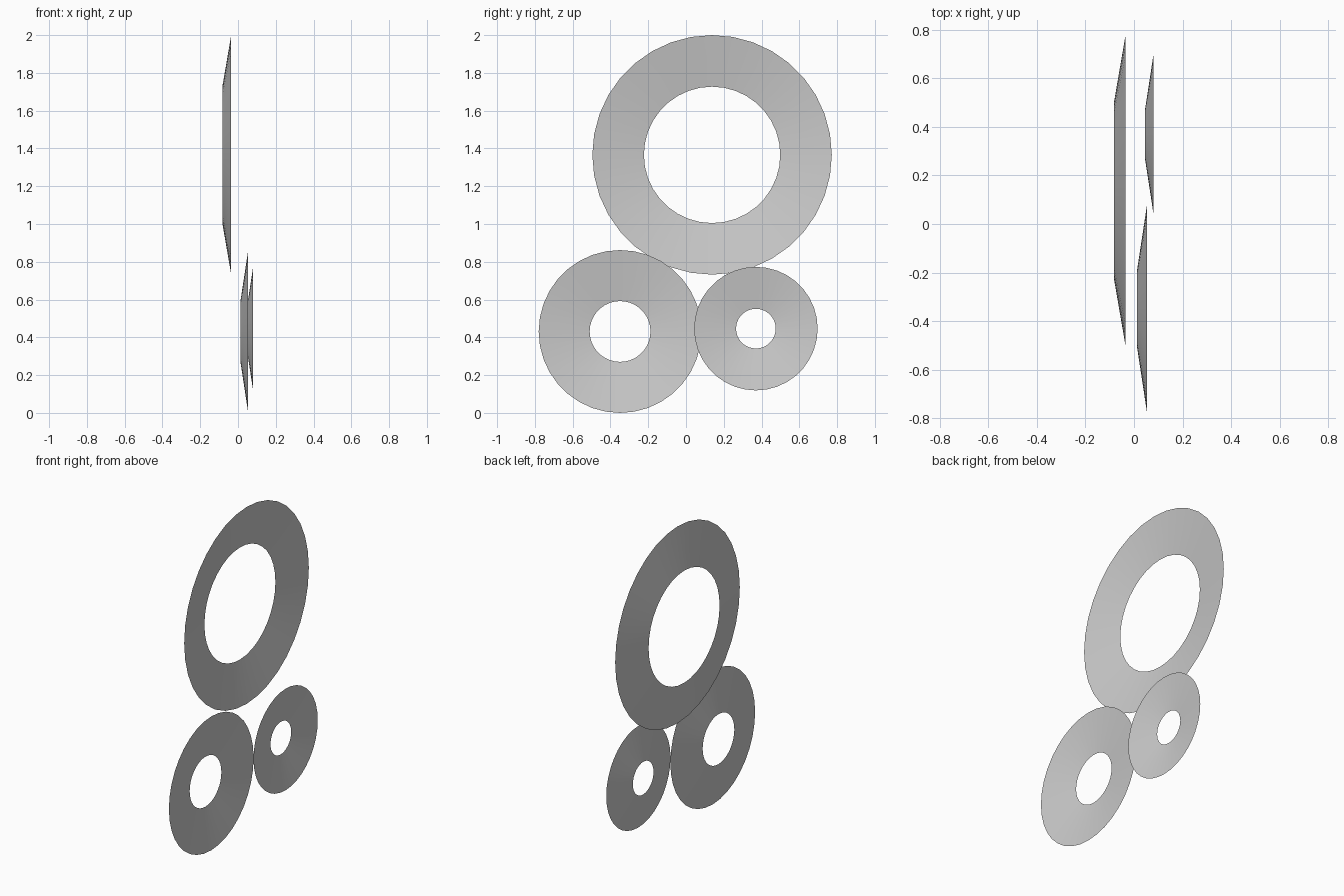
import bpy, bmesh
from math import sin, cos, tau

if "Cube" in bpy.data.objects:
    bpy.data.objects.remove(bpy.data.objects["Cube"])

SIDES = 36


def dished_ring(name, y, z, r_out, r_in, x_out, x_in):
    """Thin open conical ring facing +x, inner rim recessed towards -x."""
    bm = bmesh.new()
    rims = []
    for r, x in ((r_out, x_out), (r_in, x_in)):
        rims.append([bm.verts.new((x, y + r * cos(tau * i / SIDES), z + r * sin(tau * i / SIDES)))
                     for i in range(SIDES)])
    outer, inner = rims
    for i in range(SIDES):
        j = (i + 1) % SIDES
        face = bm.faces.new((outer[i], outer[j], inner[j], inner[i]))
        face.smooth = True
    mesh = bpy.data.meshes.new(name)
    bm.to_mesh(mesh)
    bm.free()
    obj = bpy.data.objects.new(name, mesh)
    bpy.context.collection.objects.link(obj)
    return obj


# Large ring on top, two smaller rings below and further forward along x
dished_ring("large_ring", 0.138, 1.366, 0.634, 0.361, -0.036, -0.083)
dished_ring("medium_ring", -0.349, 0.431, 0.431, 0.161, 0.054, 0.013)
dished_ring("small_ring", 0.37, 0.446, 0.327, 0.105, 0.08, 0.046)
